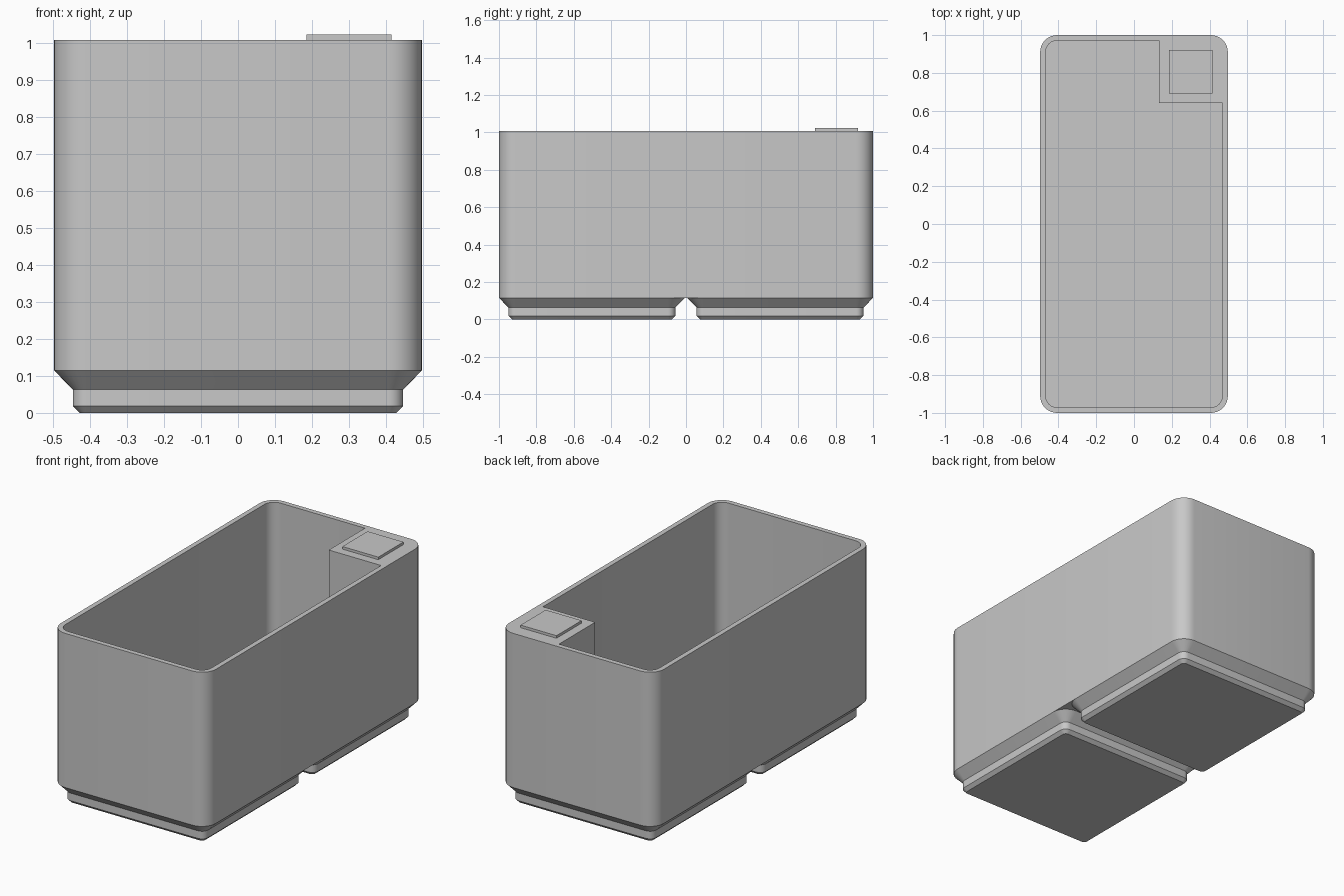
import bpy, bmesh, math

if "Cube" in bpy.data.objects:
    bpy.data.objects.remove(bpy.data.objects["Cube"])

grey = bpy.data.materials.new("plain grey")
grey.diffuse_color = (0.58, 0.58, 0.58, 1)
grey.use_nodes = True
grey.node_tree.nodes["Principled BSDF"].inputs["Base Color"].default_value = grey.diffuse_color

HX, HY, R = 0.497, 1.0, 0.09      # outer half sizes and corner radius
WALL = 0.029
Z_BODY, Z_FLOOR, Z_TOP = 0.115, 0.167, 1.007


def rounded(hx, hy, r, cy=0.0, notch=None, seg=8):
    """Counter-clockwise rounded rectangle, with an optional square notch at +x +y."""
    pts = []
    for q, (sx, sy) in enumerate([(1, 1), (-1, 1), (-1, -1), (1, -1)]):
        if q == 0 and notch:
            nx, ny = notch
            pts += [(hx, ny), (nx, ny), (nx, hy)]
            continue
        for i in range(seg + 1):
            a = math.pi / 2 * (q + i / seg)
            pts.append((sx * (hx - r) + r * math.cos(a),
                        cy + sy * (hy - r) + r * math.sin(a)))
    return pts


def loft(name, sections):
    """Closed solid through (z, outline) sections from bottom to top."""
    bm = bmesh.new()
    rings = [[bm.verts.new((x, y, z)) for x, y in pts] for z, pts in sections]
    for a, b in zip(rings, rings[1:]):
        for i in range(len(a)):
            j = (i + 1) % len(a)
            bm.faces.new((a[i], a[j], b[j], b[i]))
    bm.faces.new(rings[0][::-1])
    bm.faces.new(rings[-1])
    bmesh.ops.recalc_face_normals(bm, faces=bm.faces)
    mesh = bpy.data.meshes.new(name)
    bm.to_mesh(mesh)
    bm.free()
    mesh.materials.append(grey)
    ob = bpy.data.objects.new(name, mesh)
    bpy.context.collection.objects.link(ob)
    return ob


def smooth(ob):
    bpy.ops.object.select_all(action='DESELECT')
    ob.select_set(True)
    bpy.context.view_layer.objects.active = ob
    bpy.ops.object.shade_smooth_by_angle(angle=math.radians(30))


# Bin body, hollowed by a cavity that leaves a square post in the back right corner
outer = rounded(HX, HY, R)
inner = rounded(HX - WALL, HY - WALL, R - WALL, notch=(0.133, 0.64))
body = loft("bin_body", [(Z_BODY, outer), (Z_TOP, outer)])
cavity = loft("cavity_cutter", [(Z_FLOOR, inner), (Z_TOP + 0.1, inner)])
cavity.hide_render = True
cut = body.modifiers.new("hollow", 'BOOLEAN')
cut.operation = 'DIFFERENCE'
cut.solver = 'EXACT'
cut.object = cavity
bpy.context.view_layer.objects.active = body
bpy.ops.object.modifier_apply(modifier=cut.name)
bpy.data.objects.remove(cavity)
smooth(body)

# Two stepped feet: (height, inset from the outer wall)
steps = [(0, 0.07), (0.019, 0.051), (0.063, 0.051), (Z_BODY, 0)]
for name, cy in (("front_foot", -0.503), ("back_foot", 0.503)):
    foot = loft(name, [(z, rounded(HX - d, HX - d, R - d, cy)) for z, d in steps])
    smooth(foot)

# Raised square plate on top of the corner post
plate = [(0.185, 0.69), (0.415, 0.69), (0.415, 0.92), (0.185, 0.92)]
loft("corner_plate", [(Z_TOP, plate), (Z_TOP + 0.015, plate)])
